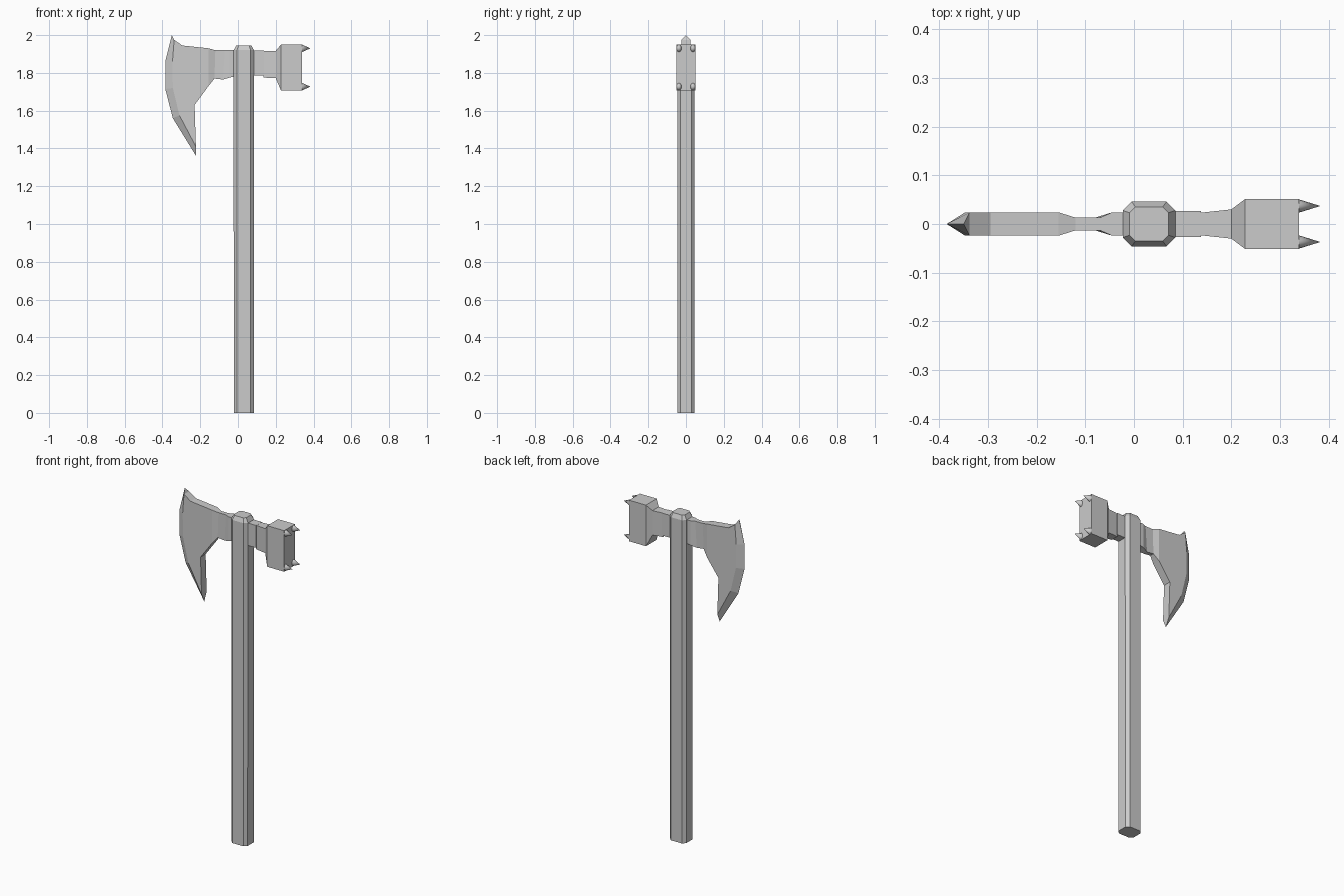
import bpy, bmesh, math
from mathutils import Matrix

if "Cube" in bpy.data.objects:
    bpy.data.objects.remove(bpy.data.objects["Cube"])


def finish(name, bm):
    bmesh.ops.recalc_face_normals(bm, faces=bm.faces[:])
    mesh = bpy.data.meshes.new(name)
    bm.to_mesh(mesh)
    bm.free()
    ob = bpy.data.objects.new(name, mesh)
    bpy.context.collection.objects.link(ob)
    return ob


def loft(name, rings):
    """Skin a list of equal-length rings and cap both ends."""
    bm = bmesh.new()
    vs = [[bm.verts.new(p) for p in r] for r in rings]
    n = len(vs[0])
    for a, b in zip(vs, vs[1:]):
        for i in range(n):
            j = (i + 1) % n
            bm.faces.new((a[i], a[j], b[j], b[i]))
    bm.faces.new(vs[0])
    bm.faces.new(vs[-1])
    return finish(name, bm)


def octagon(z, hx, hy, c, cx=0.031):
    half = [(hx, hy - c), (hx - c, hy), (c - hx, hy), (-hx, hy - c)]
    pts = half + [(-x, -y) for x, y in half]
    return [(cx + x, y, z) for x, y in pts]


def section(xt, zt, xb, zb, h):
    return [(xt, -h, zt), (xt, h, zt), (xb, h, zb), (xb, -h, zb)]


# Chamfered shaft with bevelled top
loft("handle", [octagon(0, .053, .046, .017),
                octagon(1.92, .054, .046, .018),
                octagon(1.945, .040, .035, .012)])

# Waisted neck joining the blade to the shaft
loft("blade_neck", [section(*s) for s in (
    (0.0, 1.92, 0.0, 1.785, .024),
    (-.045, 1.92, -.045, 1.775, .024),
    (-.07, 1.92, -.08, 1.765, .013),
    (-.12, 1.92, -.125, 1.77, .013),
    (-.155, 1.93, -.155, 1.732, .024))])

# Bearded blade: flat cheeks and a sharpened curved edge
inner = [(-.338, 1.975), (-.347, 1.86), (-.345, 1.72), (-.31, 1.575), (-.223, 1.41)]
edge = [(-.35, 2.0), (-.385, 1.86), (-.385, 1.715), (-.345, 1.56), (-.222, 1.36)]
back = [(-.23, 1.63), (-.155, 1.732), (-.155, 1.93), (-.295, 1.945)]
T = .024
bm = bmesh.new()
sharp = [bm.verts.new((x, 0, z)) for x, z in edge]
sides = [[bm.verts.new((x, s * T, z)) for x, z in inner + back] for s in (-1, 1)]
k, n = len(inner), len(inner + back)
for side in sides:
    bm.faces.new(side)
    for i in range(k - 1):
        bm.faces.new((side[i], side[i + 1], sharp[i + 1], sharp[i]))
a, b = sides
for i in range(k - 1, n):
    j = (i + 1) % n
    bm.faces.new((a[i], a[j], b[j], b[i]))
bm.faces.new((a[0], b[0], sharp[0]))
bm.faces.new((a[k - 1], b[k - 1], sharp[-1]))
finish("blade", bm)

# Hammer neck and flared hammer head
loft("hammer_neck", [section(x, t, x, z, h) for x, t, z, h in (
    (.05, 1.918, 1.785, .027), (.138, 1.918, 1.785, .027))])
loft("hammer_head", [section(x, t, x, z, h) for x, t, z, h in (
    (.135, 1.917, 1.775, .023), (.20, 1.917, 1.772, .030),
    (.228, 1.95, 1.706, .051), (.339, 1.95, 1.706, .051))])

# Four spikes on the striking face
for sy in (-1, 1):
    for level, z in (("lower", 1.727), ("upper", 1.93)):
        bm = bmesh.new()
        bmesh.ops.create_cone(bm, cap_ends=True, segments=12, radius1=1, radius2=0, depth=.045,
                              matrix=Matrix.Translation((.3605, sy * .037, z))
                              @ Matrix.Diagonal((1, .014, .020, 1))
                              @ Matrix.Rotation(math.pi / 2, 4, 'Y'))
        bmesh.ops.remove_doubles(bm, verts=bm.verts[:], dist=1e-5)
        ob = finish(f"{level}_spike_{'front' if sy < 0 else 'back'}", bm)
        for p in ob.data.polygons:
            p.use_smooth = len(p.vertices) < 5
